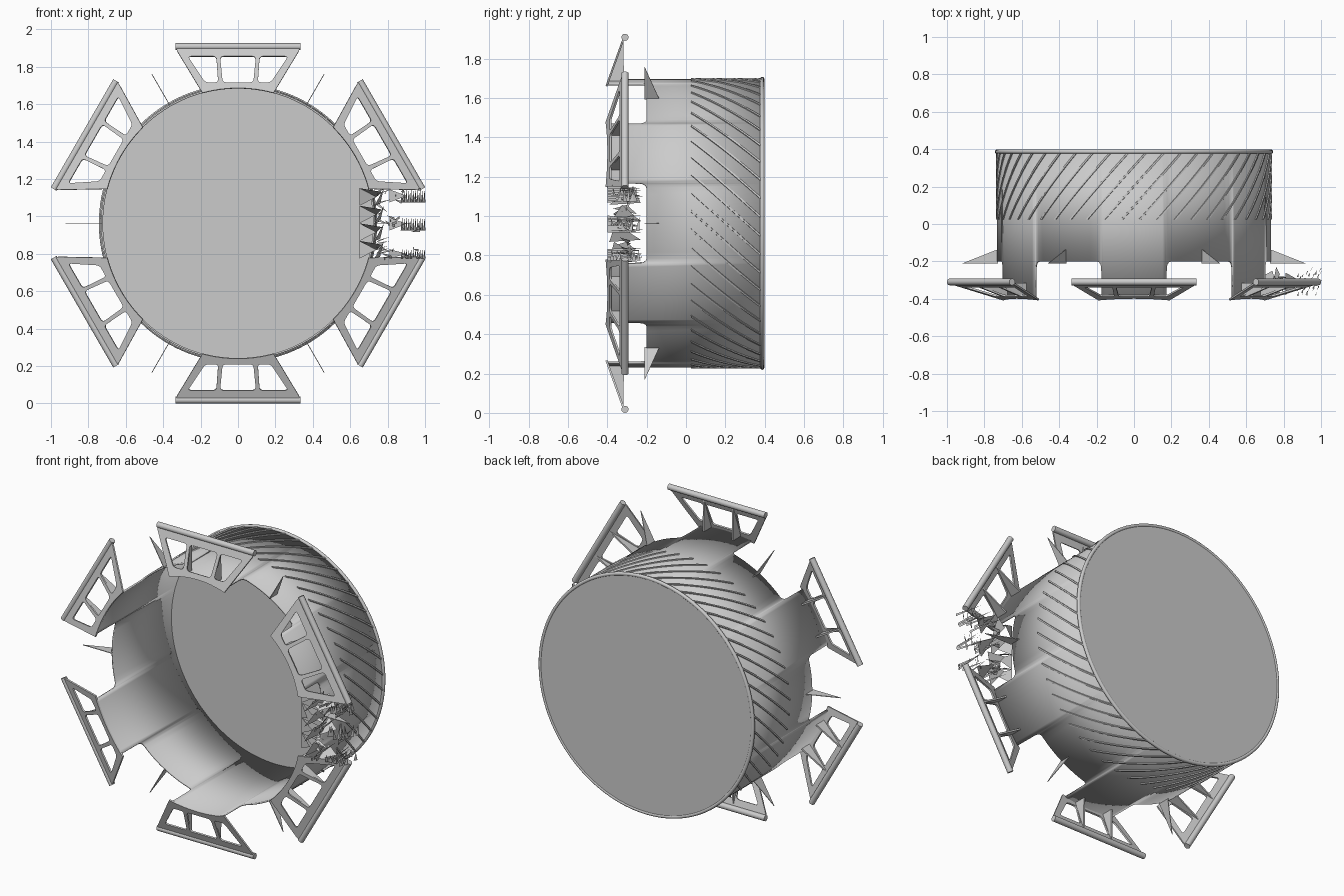
import bpy, bmesh, random
from math import sin, cos, radians, pi, sqrt
from mathutils import Vector

if "Cube" in bpy.data.objects:
    bpy.data.objects.remove(bpy.data.objects["Cube"])

CZ, R = 0.963, 0.732


def pol(a, r, y, u=0.0):
    """Point at angle a (deg), radius r, depth y, tangential offset u."""
    a = radians(a)
    return Vector((r * cos(a) - u * sin(a), y, CZ + r * sin(a) + u * cos(a)))


def finish(name, bm, smooth=True, thick=0.0, offset=0.0):
    bmesh.ops.recalc_face_normals(bm, faces=bm.faces)
    me = bpy.data.meshes.new(name)
    bm.to_mesh(me)
    bm.free()
    ob = bpy.data.objects.new(name, me)
    bpy.context.collection.objects.link(ob)
    if thick:
        m = ob.modifiers.new("thickness", 'SOLIDIFY')
        m.thickness, m.offset = thick, offset
    if smooth:
        bpy.ops.object.select_all(action='DESELECT')
        ob.select_set(True)
        bpy.context.view_layer.objects.active = ob
        bpy.ops.object.shade_smooth_by_angle(angle=radians(35))
    return ob


def prism(bm, a, b):
    """Solid between two matching outlines."""
    va, vb = [bm.verts.new(p) for p in a], [bm.verts.new(p) for p in b]
    n = len(va)
    bm.faces.new(va)
    bm.faces.new(vb[::-1])
    for i in range(n):
        j = (i + 1) % n
        bm.faces.new((va[i], vb[i], vb[j], va[j]))


def rounded(pts, d):
    """Closed 2D outline with rounded corners."""
    out = []
    for i, p in enumerate(pts):
        p = Vector(p)
        q, s = Vector(pts[i - 1]), Vector(pts[(i + 1) % len(pts)])
        a, b = p + (q - p).normalized() * d, p + (s - p).normalized() * d
        for t in (0, .25, .5, .75, 1):
            out.append(a * (1 - t) ** 2 + p * 2 * t * (1 - t) + b * t * t)
    return out


# Drum wall: full band with six tabs projecting forward
half = [(0, -.395), (3, -.395), (6, -.395), (9, -.395), (12, -.395), (13.75, -.395),
        (13.85, -.235), (14.1, -.218), (14.8, -.205), (16, -.2), (18.5, -.2),
        (21, -.2), (24, -.2), (27, -.2)]
cols = half + [(30, -.2)] + [(60 - a, y) for a, y in half[:0:-1]]
cols = [(a + 30 + 60 * k, y) for k in range(6) for a, y in cols]
bm = bmesh.new()
rings = [[bm.verts.new(pol(a, R, y)) for y in (yf, .39)] for a, yf in cols]
for i, c in enumerate(rings):
    d = rings[(i + 1) % len(rings)]
    bm.faces.new((c[0], d[0], d[1], c[1]))
finish("drum_wall", bm, thick=.01, offset=-1)

# Closed back and rolled rim
bm = bmesh.new()
N = 128
prism(bm, [pol(360 * i / N, R - .004, .375) for i in range(N)],
      [pol(360 * i / N, R - .004, .394) for i in range(N)])
finish("back_plate", bm)
bpy.ops.mesh.primitive_torus_add(major_radius=.733, minor_radius=.011, major_segments=128,
                                 minor_segments=12, location=(0, .387, CZ), rotation=(pi / 2, 0, 0))
bpy.context.object.name = "back_rim"
bpy.ops.object.shade_smooth()

# Helical raised strips around the rear of the drum
bm = bmesh.new()
STEPS, COUNT, SWEEP = 10, 48, 25
for k in range(COUNT):
    prev = None
    for s in range(STEPS + 1):
        t = s / STEPS
        a, y = 360 * k / COUNT + SWEEP * (.5 - t), .025 + .355 * t
        sec = [bm.verts.new(pol(a + da, r, y)) for da, r in
               ((-.55, R - .003), (-.45, R + .006), (.45, R + .006), (.55, R - .003))]
        if prev:
            for i in range(4):
                j = (i + 1) % 4
                bm.faces.new((prev[i], prev[j], sec[j], sec[i]))
        else:
            bm.faces.new(sec)
        prev = sec
    bm.faces.new(prev[::-1])
finish("helical_strips", bm)

# Six bracket frames: windowed sloping plate, triangular ribs and an outer rod
arc = [(u, sqrt(.722 ** 2 - u * u)) for u in [.19 - .38 * i / 12 for i in range(13)]]
outer = [(-.333, .945), (.333, .945), (.325, .92)] + arc + [(-.325, .92)]
mid_win = [(-.082, .752), (.082, .752), (.096, .892), (-.096, .892)]
side_win = [(.106, .752), (.175, .752), (.268, .892), (.116, .892)]
loops = [[Vector(p) for p in outer], rounded(mid_win, .02), rounded(side_win, .018),
         rounded([(-u, r) for u, r in side_win], .018)]


def slope(r):
    return -.392 + (r - .73) * .36


for k in range(6):
    ang = 30 + 60 * k
    bm = bmesh.new()
    edges = []
    for lp in loops:
        vs = [bm.verts.new((p.x, p.y, 0)) for p in lp]
        edges += [bm.edges.new((vs[i - 1], vs[i])) for i in range(len(vs))]
    bmesh.ops.triangle_fill(bm, use_beauty=True, use_dissolve=False, edges=edges)
    for v in bm.verts:
        v.co = pol(ang, v.co.y, slope(v.co.y), v.co.x)
    finish(f"bracket_plate_{k}", bm, smooth=False, thick=.01)

    bm = bmesh.new()
    for u in (-.101, .101):
        tri = [(.722, -.392), (.935, slope(.935)), (.722, -.315)]
        prism(bm, [pol(ang, r, y, u - .005) for r, y in tri],
              [pol(ang, r, y, u + .005) for r, y in tri])
    finish(f"bracket_ribs_{k}", bm, smooth=False)

    bm = bmesh.new()
    ring = [(.945 + .018 * cos(pi * i / 8), -.31 + .018 * sin(pi * i / 8)) for i in range(16)]
    prism(bm, [pol(ang, r, y, -.334) for r, y in ring], [pol(ang, r, y, .334) for r, y in ring])
    finish(f"bracket_rod_{k}", bm)

# Thin triangular fins between the brackets
bm = bmesh.new()
for k in range(6):
    tri = [(R - .005, -.212), (.922, -.212), (R - .005, -.135)]
    prism(bm, [pol(60 * k, r, y, -.002) for r, y in tri], [pol(60 * k, r, y, .002) for r, y in tri])
finish("fins", bm, smooth=False)

# Cluster of jagged shards in the right-hand gap
random.seed(4)
rnd = random.uniform
bm = bmesh.new()


def shard(*pts):
    bm.faces.new([bm.verts.new(p) for p in pts])


for i in range(4):
    z0, z1 = .775 + .094 * i, .869 + .094 * i
    zm = (z0 + z1) / 2
    shard((.65, -.3, z0), (.65, -.3, z1), (.74, rnd(-.38, -.24), zm))
    shard((.65, -.3, z1), (.77, -.37, z1 - .02), (.74, -.25, zm))
    shard((.73, -.39, z0), (.76, -.23, z0 + .01), (.78, rnd(-.38, -.24), z1))
for zb, h in ((1.075, .07), (.925, .07), (.775, .05)):
    shard((.81, -.38, zb), (.81, -.26, zb + h), (.9, -.31, zb + h / 2))
    for i in range(11):
        x = .87 + .012 * i
        y = rnd(-.39, -.25)
        shard((x, y, zb), (x + .012, y + .02, zb), (x + .008, y + rnd(-.01, .03), zb + h))
    for i in range(9):
        z, x = zb + h * i / 8, rnd(.78, .98)
        shard((x, -.4, z - .008), (x, -.4, z + .008), (x + rnd(-.05, .02), -.22, z + rnd(-.02, .02)))
for i in range(14):
    z = rnd(.79, 1.14)
    shard((.74, -.3, z), (.75, -.28, z + .012), (rnd(.76, .84), rnd(-.39, -.23), z + rnd(-.04, .04)))
finish("shards", bm, smooth=False)
